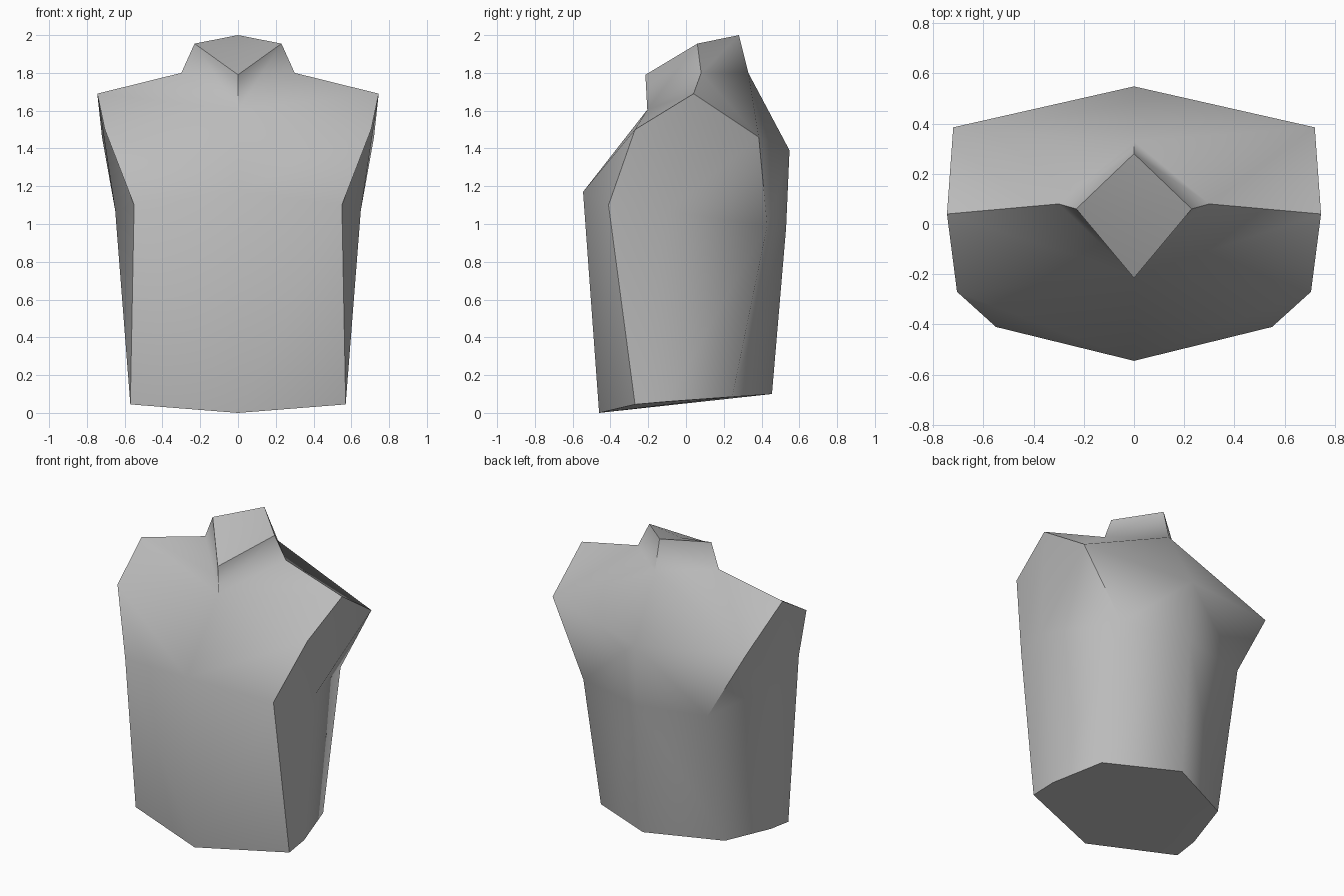
import bpy, bmesh, math

if "Cube" in bpy.data.objects:
    bpy.data.objects.remove(bpy.data.objects["Cube"])

grey = bpy.data.materials.new("plain_grey")
grey.diffuse_color = (0.5, 0.5, 0.5, 1)
grey.use_nodes = True
grey.node_tree.nodes["Principled BSDF"].inputs["Base Color"].default_value = grey.diffuse_color

# Half rings, running from front centre round the +x side to back centre
hem = [(0, -.46, 0), (.57, -.27, .045), (.56, -.10, .06), (.46, .245, .085), (0, .455, .10)]
chest = [(0, -.545, 1.17), (.55, -.41, 1.10), (.65, -.10, 1.07), (.46, .43, .99), (0, .53, .98)]
shoulder = [(0, -.205, 1.605), (.705, -.27, 1.50), (.745, .04, 1.69), (.72, .385, 1.46), (0, .548, 1.39)]
neck_base = [(.30, .08, 1.80), (0, .33, 1.80)]
neck_top = [(0, -.215, 1.79), (.23, .06, 1.955), (0, .28, 2.0)]
neck_dip = (0, .05, 1.92)

bm = bmesh.new()


def ring(points):
    return [bm.verts.new(p) for p in points]


def bridge(low, high):
    for i in range(len(low) - 1):
        bm.faces.new((low[i], low[i + 1], high[i + 1], high[i]))


h, c, s = ring(hem), ring(chest), ring(shoulder)
nb, nt = ring(neck_base), ring(neck_top)
dip = bm.verts.new(neck_dip)

# Trunk sides
bridge(h, c)
bridge(c, s)
# Underside
bm.faces.new(h[::-1])
# Shoulder slopes up to the neck
bm.faces.new((s[0], s[1], s[2], nb[0]))
bm.faces.new((nb[0], s[2], s[3], nb[1]))
bm.faces.new((nb[1], s[3], s[4]))
# Neck wall and sunken top
bridge([s[0], nb[0], nb[1]], nt)
bm.faces.new((nt[0], nt[1], dip))
bm.faces.new((nt[1], nt[2], dip))

# Mirror the half body to -x and weld the centre line
copy = bmesh.ops.duplicate(bm, geom=bm.verts[:] + bm.edges[:] + bm.faces[:])["geom"]
for v in copy:
    if isinstance(v, bmesh.types.BMVert):
        v.co.x = -v.co.x
bmesh.ops.remove_doubles(bm, verts=bm.verts[:], dist=.0005)
bmesh.ops.recalc_face_normals(bm, faces=bm.faces[:])

mesh = bpy.data.meshes.new("torso")
bm.to_mesh(mesh)
bm.free()
torso = bpy.data.objects.new("torso", mesh)
bpy.context.collection.objects.link(torso)
mesh.materials.append(grey)

# Soft shading with a crisp hem and neck rim
bpy.context.view_layer.objects.active = torso
torso.select_set(True)
bpy.ops.object.shade_smooth_by_angle(angle=math.radians(60))
